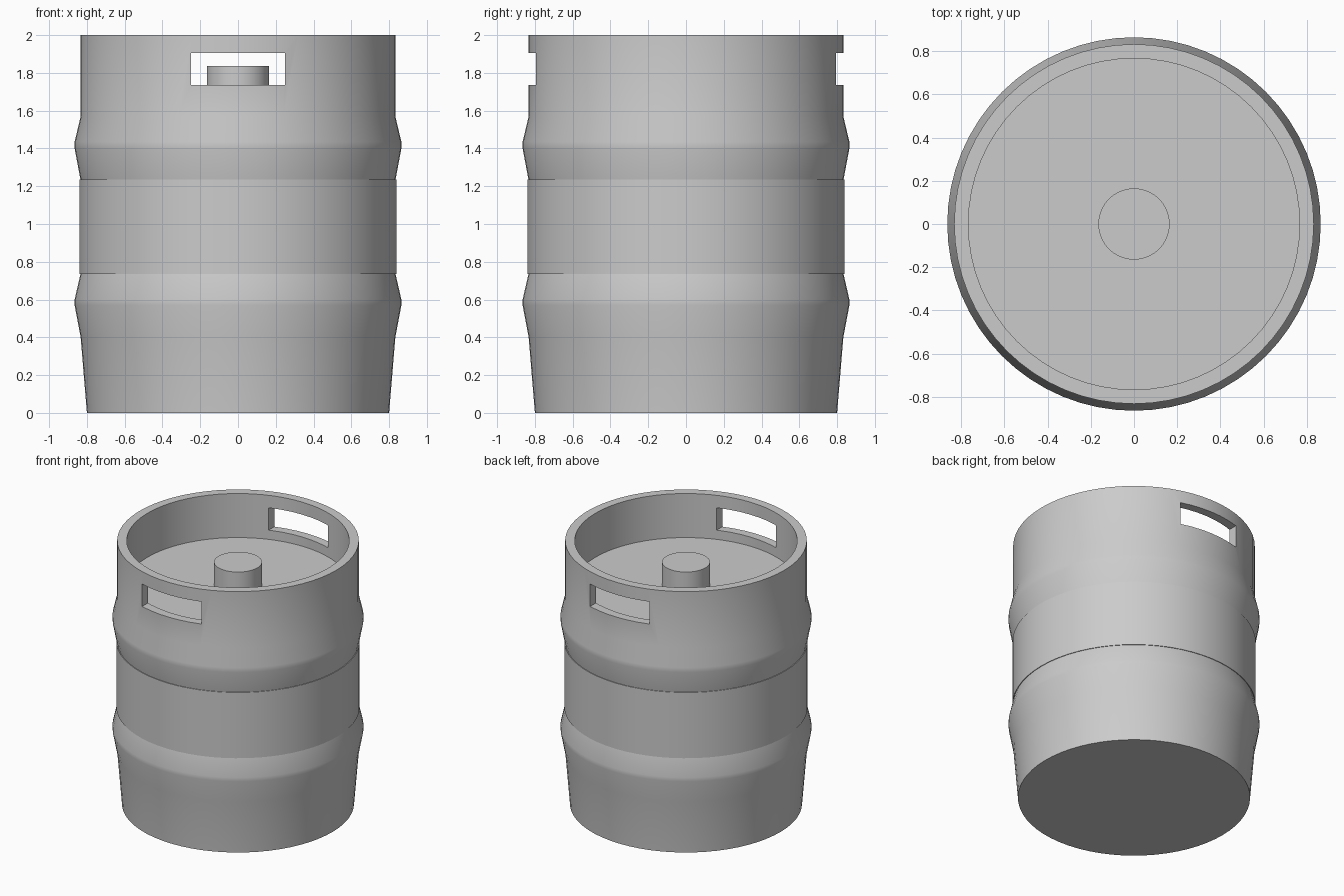
import bpy, bmesh, math
from mathutils import Vector

if "Cube" in bpy.data.objects:
    bpy.data.objects.remove(bpy.data.objects["Cube"])

SEGMENTS = 64


def lathe(name, profile):
    """Revolve an (r, z) profile around the z axis."""
    bm = bmesh.new()
    verts = [bm.verts.new((r, 0, z)) for r, z in profile]
    edges = [bm.edges.new(pair) for pair in zip(verts, verts[1:])]
    bmesh.ops.spin(bm, geom=verts + edges, cent=(0, 0, 0), axis=(0, 0, 1),
                   angle=math.tau, steps=SEGMENTS)
    bmesh.ops.remove_doubles(bm, verts=bm.verts, dist=1e-4)
    bmesh.ops.dissolve_degenerate(bm, edges=bm.edges, dist=1e-5)
    bmesh.ops.recalc_face_normals(bm, faces=bm.faces)
    mesh = bpy.data.meshes.new(name)
    bm.to_mesh(mesh)
    bm.free()
    obj = bpy.data.objects.new(name, mesh)
    bpy.context.collection.objects.link(obj)
    return obj


def smooth(obj, degrees):
    bpy.ops.object.select_all(action='DESELECT')
    obj.select_set(True)
    bpy.context.view_layer.objects.active = obj
    bpy.ops.object.shade_smooth_by_angle(angle=math.radians(degrees))


# Keg shell: tapered base, two rolled ribs, raised middle band, recessed top
keg_body = lathe("keg_body", [
    (0, 0), (0.80, 0), (0.833, 0.40),
    (0.865, 0.57), (0.865, 0.60), (0.834, 0.735),
    (0.839, 0.735), (0.839, 1.235), (0.834, 1.235),
    (0.865, 1.40), (0.865, 1.435), (0.833, 1.57),
    (0.833, 2.0), (0.767, 2.0), (0.767, 1.665), (0, 1.665)])

# Hand holes: one box cuts through the front and back of the collar
bpy.ops.mesh.primitive_cube_add(size=1, location=(0, 0, 1.82))
cutter = bpy.context.object
cutter.name = "hand_hole_cutter"
cutter.scale = (0.50, 2.2, 0.17)
cut = keg_body.modifiers.new("hand_holes", 'BOOLEAN')
cut.operation = 'DIFFERENCE'
cut.solver = 'EXACT'
cut.object = cutter
bpy.ops.object.select_all(action='DESELECT')
keg_body.select_set(True)
bpy.context.view_layer.objects.active = keg_body
bpy.ops.object.modifier_apply(modifier=cut.name)
bpy.data.objects.remove(cutter, do_unlink=True)
smooth(keg_body, 30)

# Valve neck in the middle of the recessed top
valve_neck = lathe("valve_neck", [(0, 1.66), (0.165, 1.66), (0.165, 1.837), (0, 1.837)])
smooth(valve_neck, 30)
